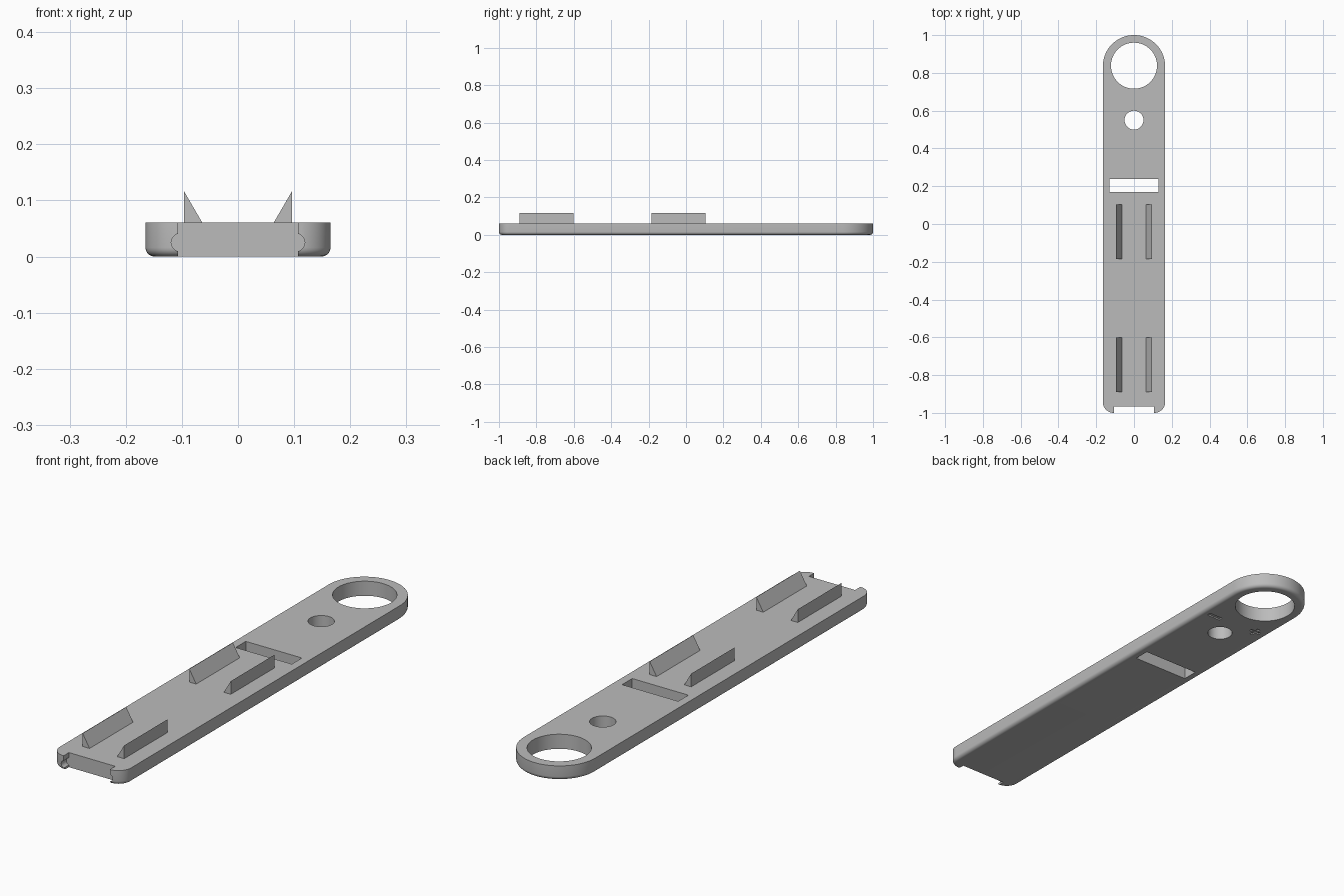
import bpy
import bmesh
from math import sin, cos, pi, radians
from mathutils import Matrix

cube = bpy.data.objects.get("Cube")
if cube:
    bpy.data.objects.remove(cube, do_unlink=True)

HALF_W, THICK = 0.165, 0.061

grey = bpy.data.materials.new("plain grey")
grey.use_nodes = True
colour = (0.5, 0.5, 0.5, 1)
grey.diffuse_color = colour
grey.node_tree.nodes["Principled BSDF"].inputs["Base Color"].default_value = colour


def make_object(name, bm):
    bmesh.ops.recalc_face_normals(bm, faces=bm.faces)
    mesh = bpy.data.meshes.new(name)
    bm.to_mesh(mesh)
    bm.free()
    mesh.materials.append(grey)
    obj = bpy.data.objects.new(name, mesh)
    bpy.context.collection.objects.link(obj)
    return obj


def prism(points, offset):
    """Extrude a closed outline of 3D points along an offset."""
    bm = bmesh.new()
    face = bm.faces.new([bm.verts.new(p) for p in points])
    top = bmesh.ops.extrude_face_region(bm, geom=[face])["geom"]
    bmesh.ops.translate(bm, vec=offset, verts=[v for v in top if isinstance(v, bmesh.types.BMVert)])
    return bm


def arc(cx, cy, r, start, end, steps):
    angles = [radians(start + (end - start) * i / steps) for i in range(steps + 1)]
    return [(cx + r * cos(a), cy + r * sin(a), 0) for a in angles]


def select_only(obj):
    bpy.ops.object.select_all(action="DESELECT")
    obj.select_set(True)
    bpy.context.view_layer.objects.active = obj


def cut(target, bm):
    cutter = make_object("cutter", bm)
    cutter.hide_render = True
    mod = target.modifiers.new("cut", "BOOLEAN")
    mod.operation, mod.solver, mod.object = "DIFFERENCE", "EXACT", cutter
    select_only(target)
    bpy.ops.object.modifier_apply(modifier=mod.name)
    bpy.data.objects.remove(cutter, do_unlink=True)


def box(x0, x1, y0, y1, z0, z1):
    return prism([(x0, y0, z0), (x1, y0, z0), (x1, y1, z0), (x0, y1, z0)], (0, 0, z1 - z0))


def rod(x, y, z, r, depth, along_y=False):
    bm = bmesh.new()
    turn = Matrix.Rotation(pi / 2, 4, "X") if along_y else Matrix.Identity(4)
    bmesh.ops.create_cone(bm, cap_ends=True, segments=64, radius1=r, radius2=r,
                          depth=depth, matrix=Matrix.Translation((x, y, z)) @ turn)
    return bm


# Long plate: rounded back end, small front corners, softened bottom rim
corner = 0.058
outline = (arc(0, 1 - HALF_W, HALF_W, 0, 180, 48)
           + arc(corner - HALF_W, corner - 1, corner, 180, 270, 12)
           + arc(HALF_W - corner, corner - 1, corner, 270, 360, 12))
bm = prism(outline, (0, 0, THICK))
rim = [e for e in bm.edges if all(v.co.z < 0.001 for v in e.verts)]
bmesh.ops.bevel(bm, geom=rim, offset=0.016, segments=5, profile=0.5, affect="EDGES")
plate = make_object("plate", bm)

# Through holes and the cross slot
cut(plate, rod(0, 0.838, 0, 0.122, 0.3))
cut(plate, rod(0, 0.55, 0, 0.05, 0.3))
cut(plate, box(-0.13, 0.13, 0.17, 0.237, -0.1, 0.2))

# Front notch with undercut hooks and round pin grooves
cut(plate, box(-0.107, 0.107, -1.1, -0.965, -0.1, 0.2))
for side in (-1, 1):
    cut(plate, rod(side * 0.103, -0.983, 0.025, 0.016, 0.036, along_y=True))

# Shallow recesses on the underside
cut(plate, box(0.07, 0.135, 0.63, 0.648, -0.01, 0.006))
cut(plate, box(-0.13, -0.08, 0.644, 0.656, -0.01, 0.006))
cut(plate, box(-0.111, -0.099, 0.625, 0.675, -0.01, 0.006))

select_only(plate)
bpy.ops.object.shade_smooth_by_angle(angle=radians(30))

# Wedge rails: upright outer wall, slope facing the middle
for place, y in (("front", -0.89), ("middle", -0.185)):
    for side, label in ((1, "left"), (-1, "right")):
        wedge = [(side * 0.096, y, THICK - 0.002), (side * 0.096, y, 0.116),
                 (side * 0.064, y, THICK), (side * 0.064, y, THICK - 0.002)]
        make_object(f"{place}_{label}_rail", prism(wedge, (0, 0.288, 0)))
